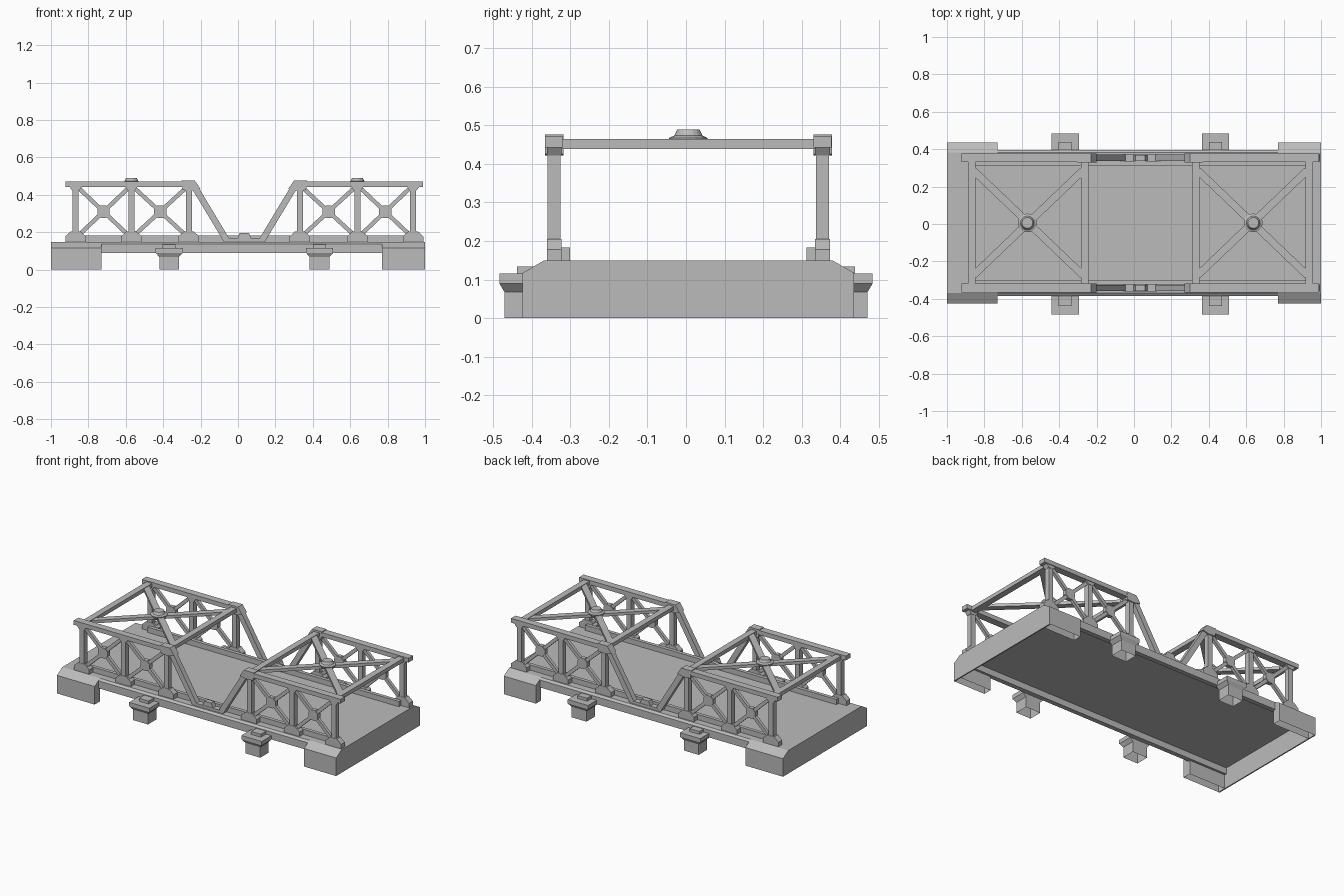
import bpy, bmesh, math
from mathutils import Vector

cube = bpy.data.objects.get("Cube")
if cube:
    bpy.data.objects.remove(cube)

grey = bpy.data.materials.new("plain grey")
grey.use_nodes = True
grey.diffuse_color = (0.5, 0.5, 0.5, 1)
grey.node_tree.nodes["Principled BSDF"].inputs["Base Color"].default_value = (0.5, 0.5, 0.5, 1)

MID = 0.034    # mirror plane of the two truss halves along x
OFF = 0.006    # centre line across y


def finish(name, bm):
    bmesh.ops.recalc_face_normals(bm, faces=bm.faces)
    mesh = bpy.data.meshes.new(name)
    bm.to_mesh(mesh)
    bm.free()
    mesh.materials.append(grey)
    ob = bpy.data.objects.new(name, mesh)
    bpy.context.collection.objects.link(ob)
    return ob


def prism(name, pts, axis, a, b, hollow=False):
    """Extrude a 2D profile along x, y or z from a to b; hollow leaves the underside open."""
    place = {"x": lambda p, t: (t, p[0], p[1]),
             "y": lambda p, t: (p[0], t, p[1]),
             "z": lambda p, t: (p[0], p[1], t)}[axis]
    bm = bmesh.new()
    near = [bm.verts.new(place(p, a)) for p in pts]
    far = [bm.verts.new(place(p, b)) for p in pts]
    bm.faces.new(near)
    bm.faces.new(far)
    n = len(pts)
    for i in range(n):
        j = (i + 1) % n
        bm.faces.new((near[i], near[j], far[j], far[i]))
    if hollow:
        bmesh.ops.recalc_face_normals(bm, faces=bm.faces)
        under = [f for f in bm.faces if f.normal.z < -0.9]
        bmesh.ops.delete(bm, geom=under, context="FACES")
    return finish(name, bm)


def box(name, x, y, z, hollow=False):
    pts = [(x[0], z[0]), (x[1], z[0]), (x[1], z[1]), (x[0], z[1])]
    return prism(name, pts, "y", y[0], y[1], hollow)


def bar(name, p, q, width, axis, a, b):
    """Straight bar drawn between two points of a plane and given depth along axis."""
    p, q = Vector(p), Vector(q)
    d = (q - p).normalized() * width / 2
    s = Vector((-d.y, d.x))
    return prism(name, [p + s, q + s, q - s, p - s], axis, a, b)


def lathe(name, profile, x, y, sides=16):
    bm = bmesh.new()
    rings = [[bm.verts.new((x + r * math.cos(i * math.tau / sides),
                            y + r * math.sin(i * math.tau / sides), z))
              for i in range(sides)] for r, z in profile]
    bm.faces.new(rings[0])
    bm.faces.new(rings[-1])
    for lo, hi in zip(rings, rings[1:]):
        for i in range(sides):
            j = (i + 1) % sides
            bm.faces.new((lo[i], lo[j], hi[j], hi[i]))
    return finish(name, bm)


# Deck plate
box("deck", (-1, 1), (OFF - 0.375, OFF + 0.375), (0.13, 0.149))

# End walls spanning the full width with chamfered shoulders
half = [(0.43, 0), (0.43, 0.117), (0.375, 0.149)]
wall = [(OFF + y, z) for y, z in half] + [(OFF - y, z) for y, z in reversed(half)]
prism("end_wall_right", wall, "x", -1, -0.992)
prism("end_wall_left", wall, "x", 0.992, 1)

# Parts along each long edge
for sy, side in ((-1, "front"), (1, "back")):
    def Y(v):
        return OFF + sy * v

    # Side girder with sloped top edge and a lower ledge
    prism("girder_" + side, [(Y(y), z) for y, z in
          ((0.36, 0.09), (0.39, 0.09), (0.39, 0.138), (0.375, 0.149), (0.36, 0.149))],
          "x", -0.995, 0.995)

    # Corner abutments, open underneath
    for x0, x1, end in ((-1, -0.73, "right"), (0.77, 1, "left")):
        prism("abutment_%s_%s" % (side, end), [(Y(y), z) for y, z in
              ((0.375, 0), (0.43, 0), (0.43, 0.117), (0.375, 0.149))],
              "x", x0, x1, hollow=True).data.update()

    # Raised kerb inside the truss
    box("kerb_" + side, (MID - 0.9, MID + 0.9), (Y(0.307), Y(0.33)), (0.149, 0.183))

    # Middle bearing where the two halves meet
    box("middle_sill_" + side, (MID - 0.09, MID + 0.09), (Y(0.33), Y(0.366)), (0.149, 0.166))
    prism("middle_lock_" + side, [(MID - 0.037, 0.166), (MID + 0.037, 0.166),
          (MID + 0.025, 0.195), (MID - 0.025, 0.195)], "y", Y(0.332), Y(0.364))

# Side piers with flared caps
for sx in (-1, 1):
    cx = MID + sx * 0.402
    for sy in (-1, 1):
        box("pier_stem", (cx - 0.053, cx + 0.053), (sy * 0.385, sy * 0.471), (0, 0.07), True)
        bm = bmesh.new()
        rings = []
        for hw, out, z in ((0.053, 0.471, 0.068), (0.073, 0.484, 0.09), (0.073, 0.484, 0.115)):
            rings.append([bm.verts.new(v) for v in (
                (cx - hw, sy * 0.385, z), (cx + hw, sy * 0.385, z),
                (cx + hw, sy * out, z), (cx - hw, sy * out, z))])
        bm.faces.new(rings[-1])
        for lo, hi in zip(rings, rings[1:]):
            for i in range(4):
                j = (i + 1) % 4
                bm.faces.new((lo[i], lo[j], hi[j], hi[i]))
        finish("pier_cap", bm)
        box("pier_block", (cx - 0.035, cx + 0.035), (sy * 0.385, sy * 0.438), (0.113, 0.134))

# Two mirrored truss halves
POSTS = (0.297, 0.604, 0.902)
LOW, HIGH = 0.149, 0.447
for sx, half_name in ((-1, "right"), (1, "left")):
    def X(d):
        return MID + sx * d

    for sy in (-1, 1):
        def Y(v):
            return OFF + sy * v

        # Top chord, with its inner end cut to meet the sloping end post
        prism("top_chord_" + half_name, [(X(d), z) for d, z in
              ((0.245, HIGH - 0.004), (0.955, HIGH - 0.004), (0.955, 0.471), (0.265, 0.471))],
              "y", Y(0.325), Y(0.371))
        bar("sloping_post_" + half_name, (X(0.28), 0.465), (X(0.09), LOW), 0.034,
            "y", Y(0.331), Y(0.365))
        prism("chord_knee_" + half_name, [(X(d), z) for d, z in
              ((0.235, 0.432), (0.28, 0.422), (0.33, 0.425), (0.335, 0.476), (0.265, 0.476))],
              "y", Y(0.324), Y(0.372))

        # Posts with foot and head gussets
        for d in POSTS:
            box("post", (X(d - 0.016), X(d + 0.016)), (Y(0.331), Y(0.365)), (LOW, HIGH))
            prism("foot_gusset", [(X(d + k), z) for k, z in
                  ((-0.055, LOW), (0.055, LOW), (0.055, 0.178), (0.025, 0.205),
                   (-0.025, 0.205), (-0.055, 0.178))], "y", Y(0.329), Y(0.367))
            prism("head_gusset", [(X(d + k), z) for k, z in
                  ((-0.035, HIGH), (0.035, HIGH), (0.018, 0.422), (-0.018, 0.422))],
                  "y", Y(0.329), Y(0.367))

        # Crossed side braces with a plate at the crossing
        for a, b in zip(POSTS, POSTS[1:]):
            mx, mz = X((a + b) / 2), 0.31
            for z0, z1 in ((0.18, 0.44), (0.44, 0.18)):
                bar("side_brace", (X(a + 0.012), z0), (X(b - 0.012), z1), 0.022,
                    "y", Y(0.338), Y(0.358))
            plate = [(mx + 0.036 * math.cos((i + 0.5) * math.tau / 8),
                      mz + 0.036 * math.sin((i + 0.5) * math.tau / 8)) for i in range(8)]
            prism("crossing_plate", plate, "y", Y(0.334), Y(0.362))

    # Portal beams across the top
    for d in (POSTS[0], POSTS[2]):
        box("portal_beam_" + half_name, (X(d - 0.02), X(d + 0.02)),
            (OFF - 0.35, OFF + 0.35), (0.439, 0.464))

    # Crossed roof braces and round hub
    for sy in (-1, 1):
        bar("roof_brace_" + half_name, (X(POSTS[0] + 0.01), OFF - sy * 0.28),
            (X(POSTS[2] - 0.01), OFF + sy * 0.28), 0.04, "z", 0.442, 0.461)
    lathe("roof_hub_" + half_name, ((0.036, 0.441), (0.05, 0.463), (0.05, 0.467),
          (0.037, 0.473), (0.029, 0.489)), X(POSTS[1]), OFF)
